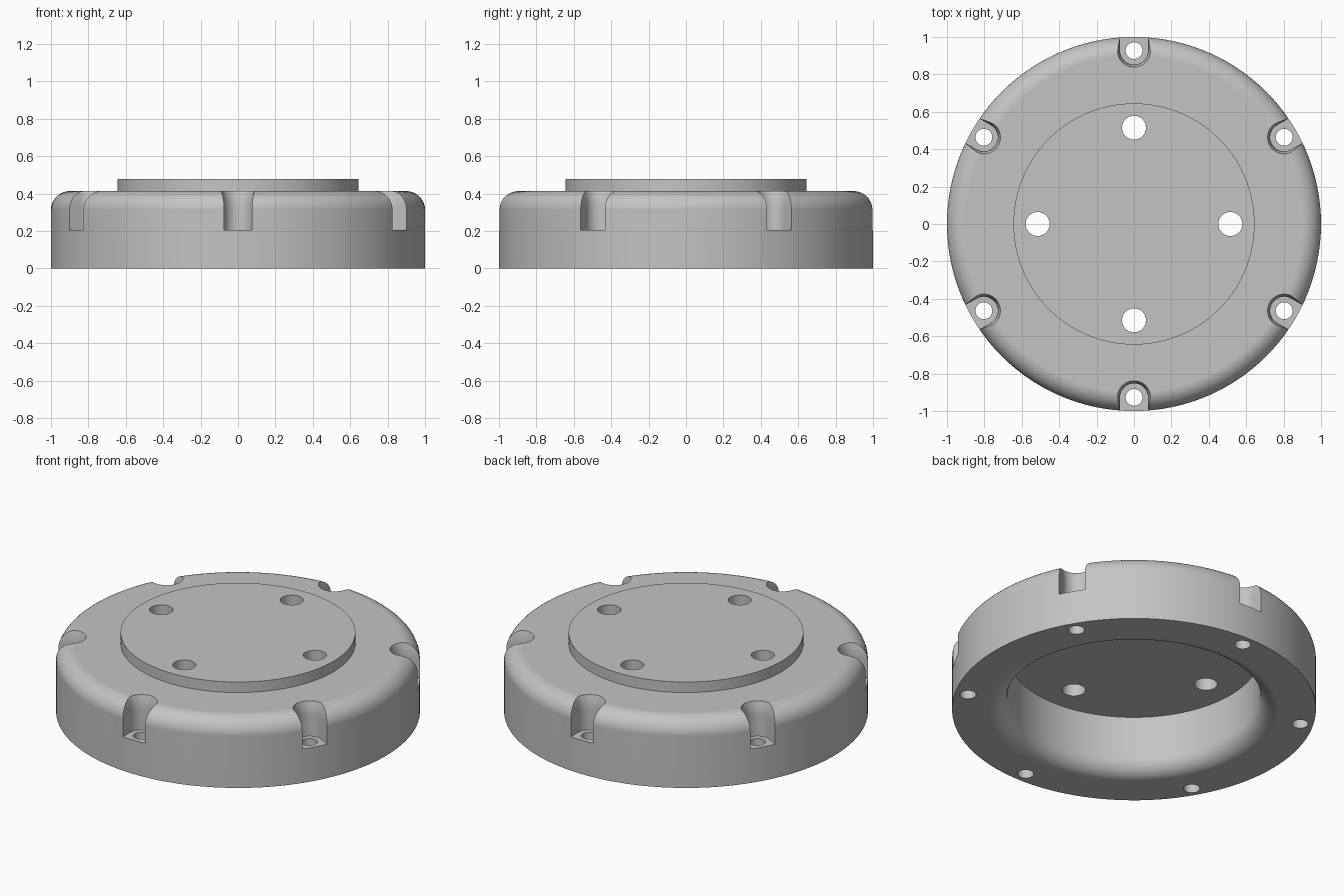
import bpy
import bmesh
from math import sin, cos, pi, radians

cube = bpy.data.objects.get("Cube")
if cube:
    bpy.data.objects.remove(cube, do_unlink=True)

TOP, BOSS_TOP, CEILING = 0.413, 0.477, 0.35
FILLET = 0.1
SCREW_RING, POCKET_FLOOR = 0.927, 0.205

grey = bpy.data.materials.new("plain grey")
grey.use_nodes = True
colour = (0.55, 0.55, 0.55, 1)
grey.diffuse_color = colour
grey.node_tree.nodes["Principled BSDF"].inputs["Base Color"].default_value = colour


def make_object(name, bm):
    bmesh.ops.recalc_face_normals(bm, faces=bm.faces)
    mesh = bpy.data.meshes.new(name)
    bm.to_mesh(mesh)
    bm.free()
    mesh.materials.append(grey)
    obj = bpy.data.objects.new(name, mesh)
    bpy.context.collection.objects.link(obj)
    return obj


def arc(cx, cz, r, start, end, steps=10):
    angles = [radians(start + (end - start) * i / steps) for i in range(steps + 1)]
    return [(cx + r * cos(a), cz + r * sin(a)) for a in angles]


def loft(bm, rings):
    """Capped skin through equal-length rings of points."""
    loops = [[bm.verts.new(p) for p in ring] for ring in rings]
    n = len(loops[0])
    for low, high in zip(loops, loops[1:]):
        for i in range(n):
            j = (i + 1) % n
            bm.faces.new((low[i], low[j], high[j], high[i]))
    bm.faces.new(loops[0][::-1])
    bm.faces.new(loops[-1])


def circle(x, y, z, r, n):
    return [(x + r * cos(2 * pi * i / n), y + r * sin(2 * pi * i / n), z) for i in range(n)]


# Flanged body: recess ceiling, rounded mouth, outer wall, shoulder and boss
profile = [(0.695, CEILING)]
profile += arc(0.795, FILLET, FILLET, 180, 270)
profile += [(1, 0)]
profile += arc(1 - FILLET, TOP - FILLET, FILLET, 0, 90)
profile += [(0.645, TOP), (0.645, BOSS_TOP)]
bm = bmesh.new()
loft(bm, [circle(0, 0, z, r, 120) for r, z in profile])
body = make_object("flange_body", bm)


# Open-ended screw pockets, flaring gently toward the top
def pocket_ring(angle, z, flare):
    r = 0.075 + flare
    local = [(0.2, r)] + [(r * cos(a), r * sin(a)) for a in
                          [radians(90 + 180 * i / 20) for i in range(21)]] + [(0.2, -r)]
    c, s = cos(angle), sin(angle)
    return [((SCREW_RING + u) * c - v * s, (SCREW_RING + u) * s + v * c, z) for u, v in local]


screw_angles = [radians(30 + 60 * k) for k in range(6)]
bm = bmesh.new()
for a in screw_angles:
    levels = [(POCKET_FLOOR, 0), (0.33, 0)]
    levels += [(0.33 + 0.09 * t, 0.016 * t ** 2) for t in (0.25, 0.5, 0.75, 1)]
    levels += [(0.6, 0.016)]
    loft(bm, [pocket_ring(a, z, f) for z, f in levels])
pockets = make_object("pocket_cutter", bm)

# Through holes: six at the rim, four in the boss
bm = bmesh.new()
for a in screw_angles:
    x, y = SCREW_RING * cos(a), SCREW_RING * sin(a)
    loft(bm, [circle(x, y, z, 0.045, 28) for z in (-0.1, 0.3)])
for k in range(4):
    x, y = 0.515 * cos(k * pi / 2), 0.515 * sin(k * pi / 2)
    loft(bm, [circle(x, y, z, 0.064, 32) for z in (0.2, 0.6)])
holes = make_object("hole_cutter", bm)

for cutter in (pockets, holes):
    cutter.hide_render = True
    mod = body.modifiers.new(cutter.name, "BOOLEAN")
    mod.operation = "DIFFERENCE"
    mod.solver = "EXACT"
    mod.object = cutter

# Bake the cuts and drop the cutters
bpy.context.view_layer.update()
depsgraph = bpy.context.evaluated_depsgraph_get()
cut_mesh = bpy.data.meshes.new_from_object(body.evaluated_get(depsgraph))
body.modifiers.clear()
body.data = cut_mesh
for cutter in (pockets, holes):
    bpy.data.objects.remove(cutter, do_unlink=True)

# Smooth curved walls, crisp edges, flat faces kept flat
bpy.ops.object.select_all(action="DESELECT")
body.select_set(True)
bpy.context.view_layer.objects.active = body
bpy.ops.object.shade_smooth_by_angle(angle=radians(30))
weighted = body.modifiers.new("flat_faces", "WEIGHTED_NORMAL")
weighted.keep_sharp = True
